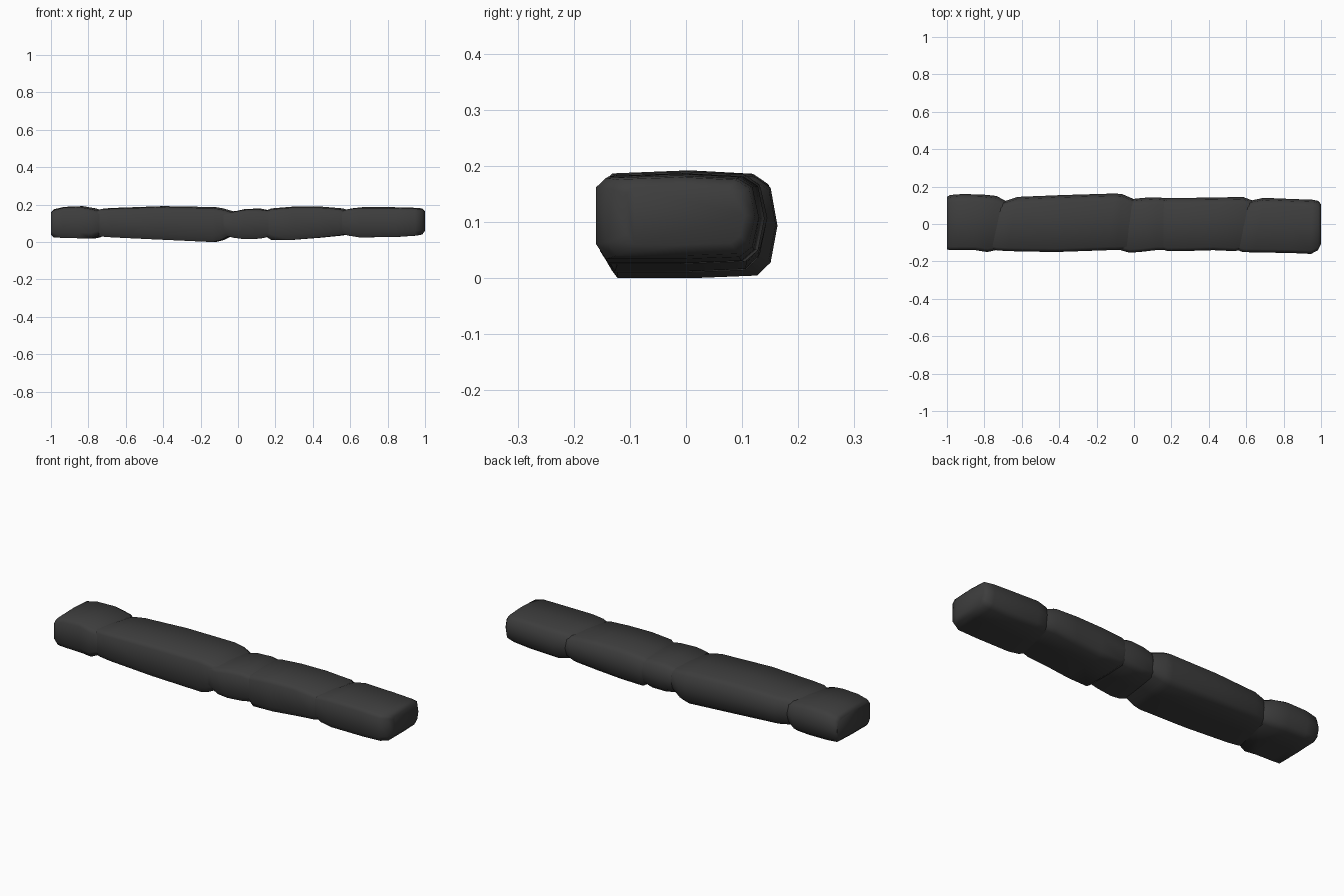
import bpy
import bmesh
import math

default_cube = bpy.data.objects.get("Cube")
if default_cube:
    bpy.data.objects.remove(default_cube, do_unlink=True)

# Dark stone material
stone_material = bpy.data.materials.new("dark_stone")
stone_material.use_nodes = True
stone_colour = (0.046, 0.046, 0.046, 1)
stone_material.diffuse_color = stone_colour
shader = stone_material.node_tree.nodes["Principled BSDF"]
shader.inputs["Base Color"].default_value = stone_colour
shader.inputs["Roughness"].default_value = 0.9

# Worn block outline, in fractions of half width and half height
OUTLINE = [(-1, -.65), (-.88, -1), (0, -1), (.76, -.95), (.92, -.7),
           (1, 0), (.92, .72), (.74, .93), (0, 1), (-.88, .94), (-1, .72)]


def build_stone(name, sections, skew_start=0, skew_end=0):
    """Loft the outline through (x, front, back, bottom, top) in hundredths."""
    bm = bmesh.new()
    rings = []
    first_x, last_x = sections[0][0], sections[-1][0]
    for x, front, back, bottom, top in sections:
        along = (x - first_x) / (last_x - first_x)
        skew = skew_start + (skew_end - skew_start) * along
        mid_y, half_y = (front + back) / 200, (back - front) / 200
        mid_z, half_z = (bottom + top) / 200, (top - bottom) / 200
        rings.append([bm.verts.new((x / 100 + skew * u,
                                    mid_y + half_y * u,
                                    mid_z + half_z * v)) for u, v in OUTLINE])
    count = len(OUTLINE)
    for ring, following in zip(rings, rings[1:]):
        for i in range(count):
            j = (i + 1) % count
            bm.faces.new((ring[i], ring[j], following[j], following[i]))
    bm.faces.new(rings[0])
    bm.faces.new(rings[-1])
    bmesh.ops.recalc_face_normals(bm, faces=bm.faces)

    mesh = bpy.data.meshes.new(name)
    bm.to_mesh(mesh)
    bm.free()
    mesh.materials.append(stone_material)
    stone = bpy.data.objects.new(name, mesh)
    bpy.context.collection.objects.link(stone)
    bpy.ops.object.select_all(action='DESELECT')
    stone.select_set(True)
    bpy.context.view_layer.objects.active = stone
    bpy.ops.object.shade_smooth_by_angle(angle=math.radians(50))
    return stone


# Row of five stones, from the right end to the left end
build_stone("right_end_stone", [
    (-100, -13.5, 14.5, 4, 16), (-98.5, -14, 15.5, 2.5, 17.5),
    (-93, -14, 16, 2.2, 18.8), (-83, -14, 15.8, 2, 19.2),
    (-76, -15, 15, 2, 18), (-71, -14, 12, 4, 16.5)], 0, .03)

build_stone("long_stone", [
    (-75, -13, 11.5, 4, 16.5), (-71, -14, 12.5, 3, 18),
    (-65, -14.5, 14.5, 2.5, 18.3), (-40, -15, 15.5, 1.3, 19.2),
    (-12, -14, 16.3, 0, 18.7), (-8, -14, 16, 1, 18),
    (-2, -13.5, 13.5, 4, 16.3)], .03, .015)

build_stone("short_stone", [
    (-7, -13.5, 12.5, 4, 16), (-1, -15.3, 13.5, 2.3, 16.6),
    (4, -15, 14, 1.6, 17.7), (12, -14, 14.3, 1.8, 17.9),
    (19, -14, 13.5, 3.5, 16.5)], .02, 0)

build_stone("medium_stone", [
    (15, -13.5, 13.5, 3, 16.8), (18, -14.5, 14, 1, 18),
    (30, -14.4, 14, 1.2, 19), (44, -14, 14.2, 2.3, 19),
    (56, -14.5, 14.5, 3.5, 18), (61, -13.5, 12.5, 4.5, 16.5)], 0, .025)

build_stone("left_end_stone", [
    (57, -13.5, 11.5, 5, 16.5), (61, -15, 12.8, 3.5, 18),
    (67, -15.2, 14, 2.5, 18.7), (85, -15.5, 13.3, 2.7, 18.6),
    (95, -16, 13, 3.4, 18.3), (98.5, -14, 12.3, 4, 18),
    (100, -10.5, 10.5, 6, 16.5)], .03, 0)
